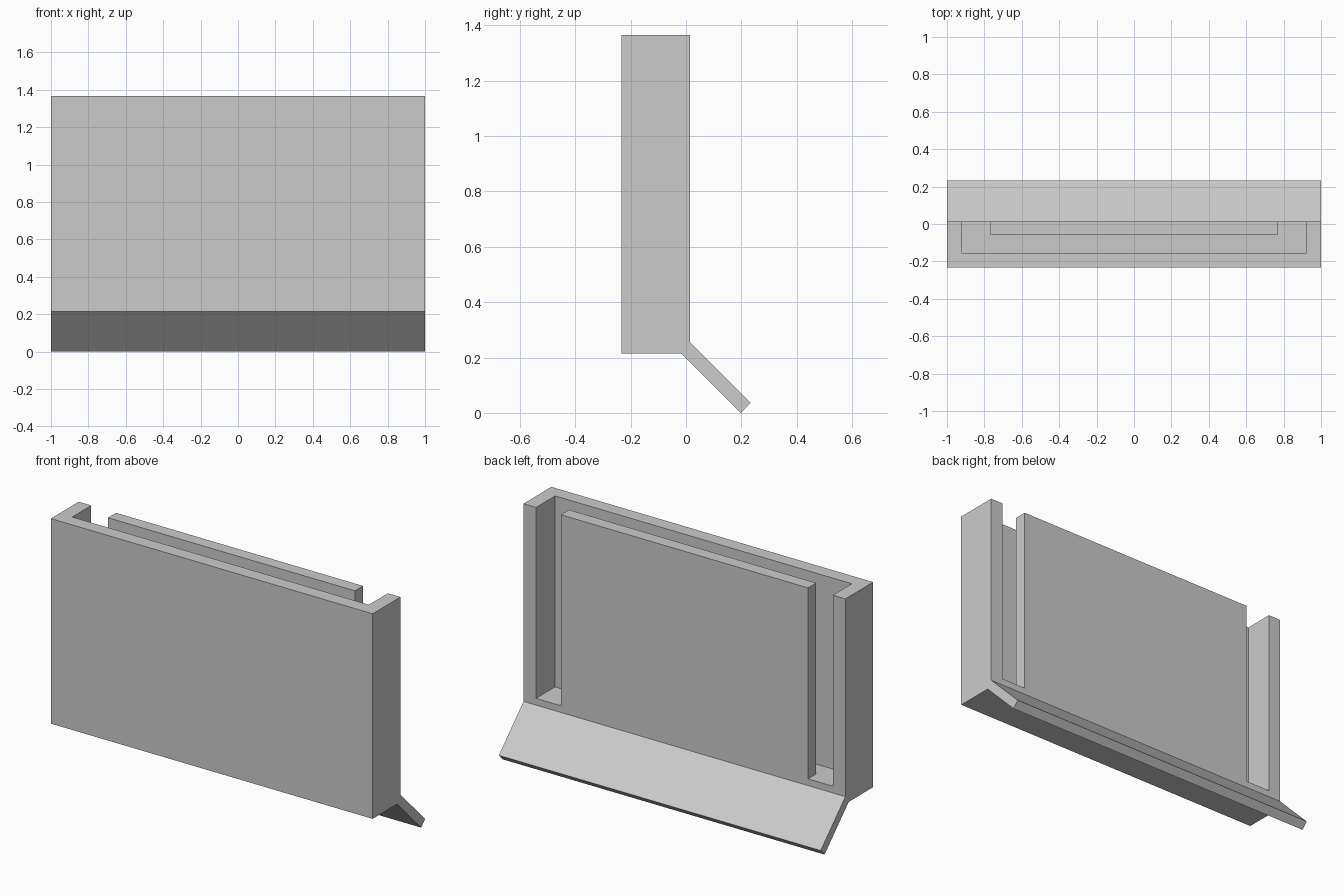
import bpy
import bmesh
from mathutils import Vector

if "Cube" in bpy.data.objects:
    bpy.data.objects.remove(bpy.data.objects["Cube"], do_unlink=True)

grey = bpy.data.materials.new("light_grey")
grey.use_nodes = True
colour = (0.6, 0.6, 0.6, 1)
grey.diffuse_color = colour
grey.node_tree.nodes["Principled BSDF"].inputs["Base Color"].default_value = colour


def prism(name, points, sweep):
    """Extrude a flat outline along a vector into a closed solid."""
    bm = bmesh.new()
    face = bm.faces.new([bm.verts.new(p) for p in points])
    moved = bmesh.ops.extrude_face_region(bm, geom=[face])["geom"]
    verts = [v for v in moved if isinstance(v, bmesh.types.BMVert)]
    bmesh.ops.translate(bm, verts=verts, vec=Vector(sweep))
    bmesh.ops.recalc_face_normals(bm, faces=bm.faces)
    mesh = bpy.data.meshes.new(name)
    bm.to_mesh(mesh)
    bm.free()
    mesh.materials.append(grey)
    obj = bpy.data.objects.new(name, mesh)
    bpy.context.collection.objects.link(obj)
    return obj


front, back = -0.233, 0.014
floor, top = 0.293, 1.366

# Housing with its sloping lip, as one side profile swept across the width
profile = [(front, top), (front, 0.214), (-0.016, 0.214), (0.198, 0),
           (0.233, 0.036), (back, 0.255), (back, top)]
housing = prism("housing_with_lip", [(-1, y, z) for y, z in profile], (2, 0, 0))

# U-shaped channel that leaves the outer walls and the free-standing back panel
half = [(0.922, -0.155), (0.922, 0.1), (0.768, 0.1), (0.768, -0.058)]
outline = half + [(-x, y) for x, y in reversed(half)]
channel = prism("channel_cutter", [(x, y, floor) for x, y in outline], (0, 0, 2))
channel.hide_render = True

cut = housing.modifiers.new("channel", "BOOLEAN")
cut.operation = "DIFFERENCE"
cut.solver = "EXACT"
cut.object = channel

# Apply the cut and drop the cutter
bpy.context.view_layer.objects.active = housing
housing.select_set(True)
bpy.ops.object.modifier_apply(modifier=cut.name)
bpy.data.objects.remove(channel, do_unlink=True)
